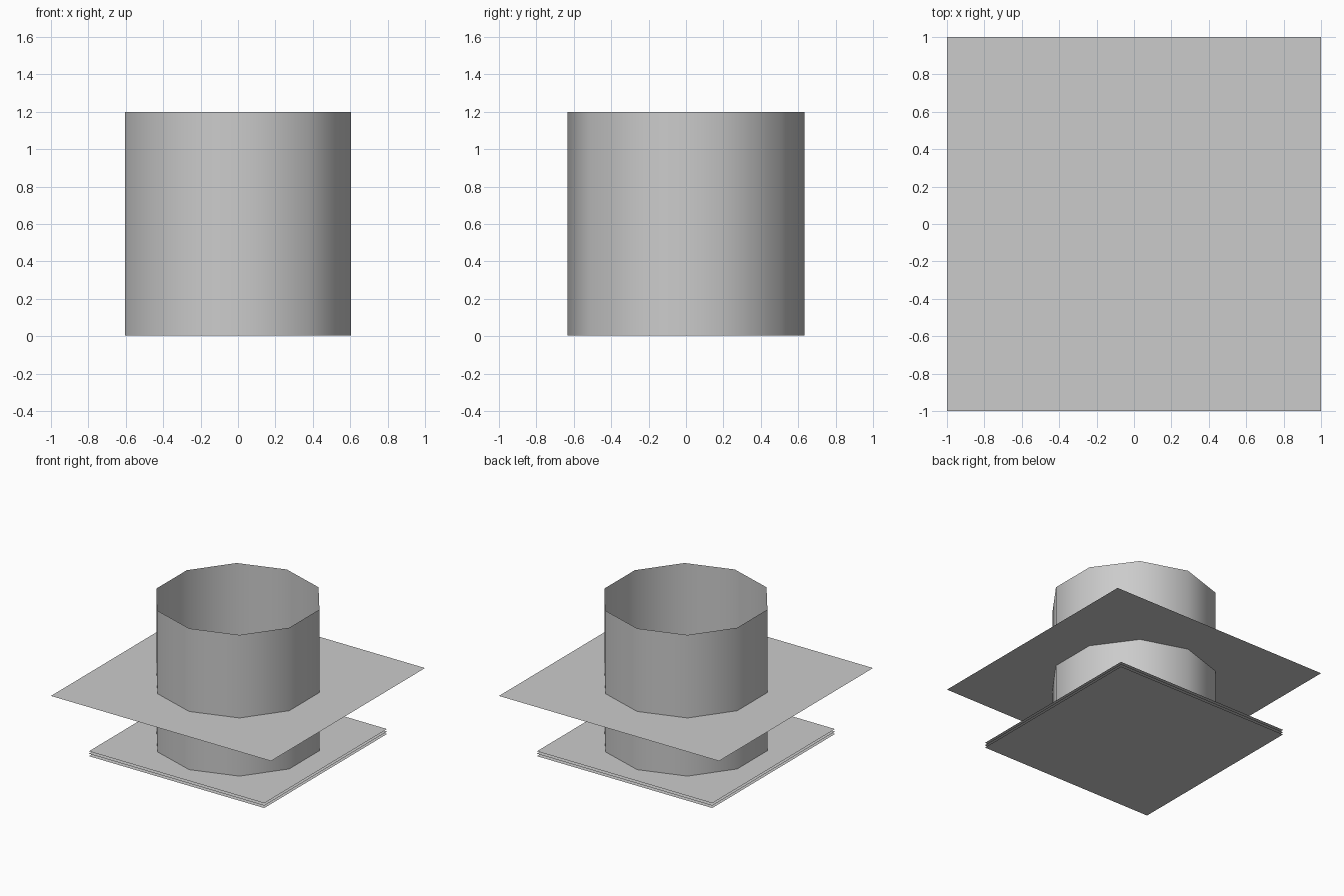
import bpy, bmesh, math

if "Cube" in bpy.data.objects:
    bpy.data.objects.remove(bpy.data.objects["Cube"])

grey = bpy.data.materials.new("plain grey")
grey.diffuse_color = (0.6, 0.6, 0.6, 1.0)
grey.use_nodes = True
grey.node_tree.nodes["Principled BSDF"].inputs["Base Color"].default_value = grey.diffuse_color


def finish(name, bm, smooth=False):
    mesh = bpy.data.meshes.new(name)
    for face in bm.faces:
        face.smooth = smooth
    bm.to_mesh(mesh)
    bm.free()
    mesh.materials.append(grey)
    obj = bpy.data.objects.new(name, mesh)
    bpy.context.collection.objects.link(obj)
    return obj


def sheet(name, half, z):
    """Square, paper-thin sheet facing up."""
    bm = bmesh.new()
    corners = [(-half, -half), (half, -half), (half, half), (-half, half)]
    bm.faces.new([bm.verts.new((x, y, z)) for x, y in corners])
    return finish(name, bm)


def open_tube(name, radius, z0, z1, sides):
    """Open-ended tube with a corner facing the front and back."""
    bm = bmesh.new()
    rings = []
    for z in (z0, z1):
        angles = [math.pi / 2 + i * math.tau / sides for i in range(sides)]
        rings.append([bm.verts.new((radius * math.cos(a), radius * math.sin(a), z))
                      for a in angles])
    low, high = rings
    for i in range(sides):
        j = (i + 1) % sides
        bm.faces.new((low[i], low[j], high[j], high[i]))
    return finish(name, bm, smooth=True)


# Stack of three thin base sheets
for i, z in enumerate((0.0, 0.02, 0.04)):
    sheet(f"base_sheet_{i + 1}", 0.797, z)

# Wide sheet around the middle of the tube
sheet("wide_sheet", 1.0, 0.518)

# Ten-sided open tube
open_tube("tube_wall", 0.634, 0.005, 1.2, 10)
